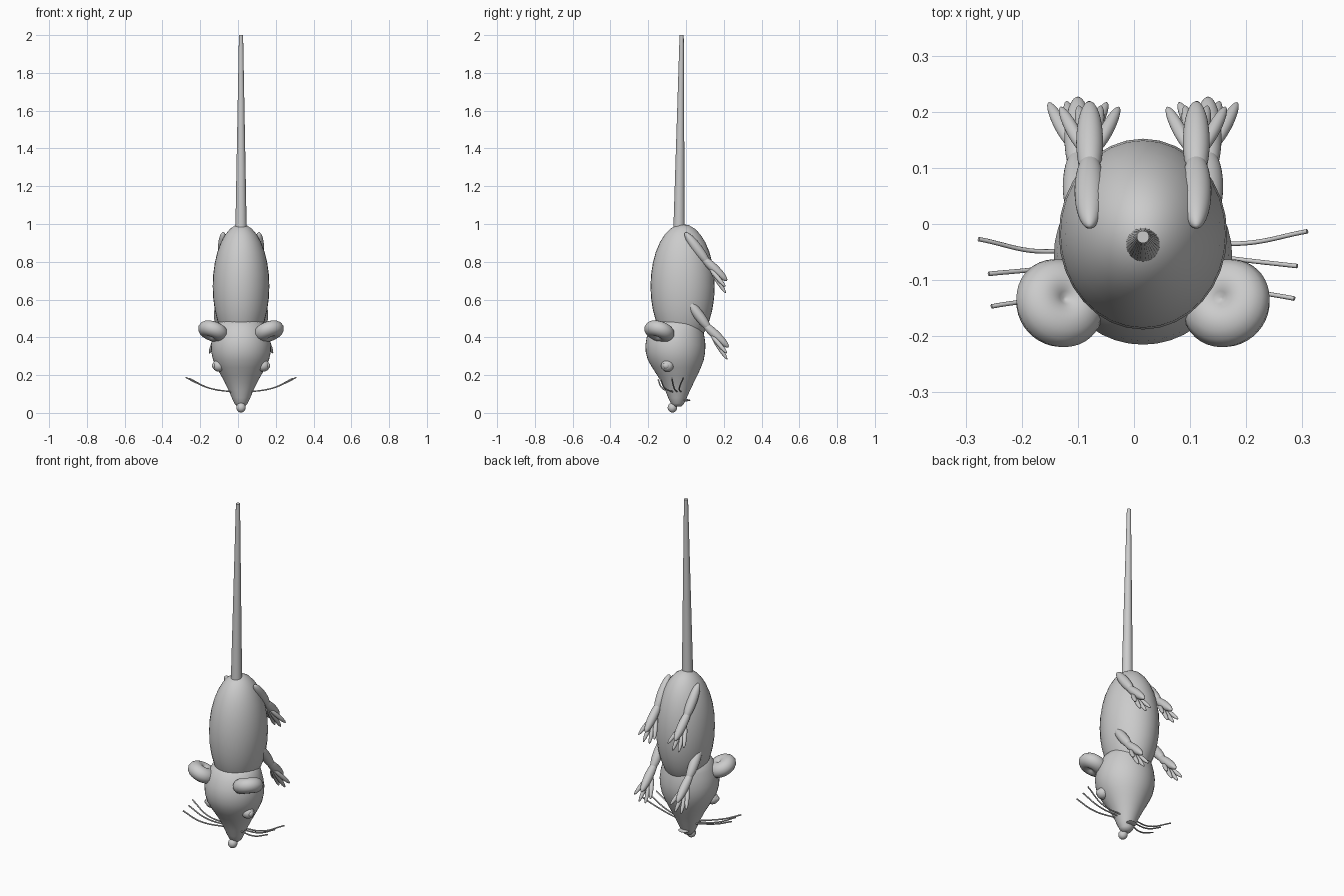
import bpy, math
from mathutils import Vector

if "Cube" in bpy.data.objects:
    bpy.data.objects.remove(bpy.data.objects["Cube"])

CX = 0.016  # the mouse's own middle plane


def finish(ob, name):
    ob.name = name
    for p in ob.data.polygons:
        p.use_smooth = True
    return ob


def ellipsoid(name, loc, scale, axis=(0, 0, 1)):
    bpy.ops.mesh.primitive_uv_sphere_add(segments=32, ring_count=16, location=loc)
    ob = bpy.context.object
    ob.scale = scale
    ob.rotation_euler = Vector(axis).to_track_quat('Z', 'Y').to_euler()
    return finish(ob, name)


def limb(name, a, b, r):
    # stretched ellipsoid whose tips are at a and b
    a, b = Vector(a), Vector(b)
    return ellipsoid(name, (a + b) / 2, (r, r, (b - a).length / 2), b - a)


def lathe(name, rings, n=40):
    # rings: (cx, cy, z, radius); ends are capped
    verts, faces = [], []
    for x, y, z, r in rings:
        for i in range(n):
            t = 2 * math.pi * i / n
            verts.append((x + r * math.cos(t), y + r * math.sin(t), z))
    for k in range(len(rings) - 1):
        for i in range(n):
            j = (i + 1) % n
            faces.append((k*n + i, k*n + j, (k+1)*n + j, (k+1)*n + i))
    faces.append(tuple(reversed(range(n))))
    faces.append(tuple(range((len(rings)-1)*n, len(rings)*n)))
    me = bpy.data.meshes.new(name)
    me.from_pydata(verts, [], faces)
    ob = bpy.data.objects.new(name, me)
    bpy.context.collection.objects.link(ob)
    bpy.context.view_layer.objects.active = ob
    ob.select_set(True)
    bpy.ops.object.shade_smooth_by_angle(angle=math.radians(50))
    ob.select_set(False)
    return ob


# body and tail
ellipsoid("body", (CX, -0.018, 0.67), (0.15, 0.17, 0.33))
lathe("tail", [(CX, -0.037, 0.97, 0.030), (CX, -0.023, 2.0, 0.011)], 32)

# head tapering down to the snout
head = [(-0.045, 0.035, 0.022), (-0.045, 0.05, 0.035), (-0.045, 0.08, 0.049),
        (-0.044, 0.12, 0.066), (-0.044, 0.16, 0.085), (-0.046, 0.20, 0.107),
        (-0.050, 0.24, 0.129), (-0.054, 0.28, 0.148), (-0.056, 0.32, 0.157),
        (-0.056, 0.36, 0.159), (-0.055, 0.40, 0.153), (-0.050, 0.44, 0.141),
        (-0.045, 0.47, 0.127), (-0.042, 0.485, 0.112), (-0.04, 0.49, 0.09)]
lathe("head", [(CX, y, z, r) for y, z, r in head])
ellipsoid("nose", (CX, -0.072, 0.028), (0.025, 0.025, 0.026))
ellipsoid("mouth", (CX, -0.002, 0.067), (0.03, 0.025, 0.006))

for s, side in ((-1, "left"), (1, "right")):
    # ear: fat disc with a dimple in each face
    half = [(0.003, 0.026), (0.012, 0.034), (0.028, 0.041), (0.045, 0.041),
            (0.062, 0.034), (0.075, 0.021)]
    prof = [(r, -h) for r, h in half] + [(0.082, 0)] + [(r, h) for r, h in reversed(half)]
    ear = lathe("ear_" + side, [(0, 0, h, r) for r, h in prof])
    ear.location = (CX + s * 0.148, -0.141, 0.432)
    ear.rotation_euler = Vector((-s * 0.36, 0.33, 1)).to_track_quat('Z', 'Y').to_euler()

    # eye with pupil
    ellipsoid("eye_" + side, (CX + s * 0.117, -0.098, 0.25), (0.034, 0.034, 0.032))
    ellipsoid("pupil_" + side, (CX + s * 0.142, -0.104, 0.25), (0.012, 0.018, 0.016))

    # front and hind legs with splayed toes
    for leg, off, dz, dy in (("hind", 0.095, 0, 0), ("front", 0.116, -0.352, 0.008)):
        def P(dx, y, z):
            return (CX + s * off + dx, y + dy, z + dz)
        nm = leg + "_" + side
        limb("upper_leg_" + nm, P(0, -0.005, 0.955), P(0, 0.123, 0.785), 0.027)
        limb("lower_leg_" + nm, P(0, 0.075, 0.835), P(0, 0.217, 0.70), 0.024)
        toes = [(-0.052, 0.208, 0.668), (-0.02, 0.21, 0.635),
                (0.02, 0.21, 0.635), (0.052, 0.208, 0.668)]
        for i, (dx, y, z) in enumerate(toes):
            limb("toe_%s_%d" % (nm, i + 1), P(dx * 0.15, 0.125, 0.765), P(dx, y, z), 0.012)

    # three curved whiskers
    sh = 0.007 * s
    for i, (ry, my, tx, ty, tz) in enumerate([(-0.025, -0.042, 0.293, -0.02, 0.188),
                                              (-0.045, -0.07, 0.275, -0.082, 0.183),
                                              (-0.065, -0.12, 0.27, -0.14, 0.175)]):
        cu = bpy.data.curves.new("whisker", 'CURVE')
        cu.dimensions = '3D'
        cu.bevel_depth = 0.004
        cu.bevel_resolution = 1
        cu.use_fill_caps = True
        sp = cu.splines.new('BEZIER')
        pts = [(0.04, ry, 0.11), (0.17, my + sh, 0.132), (tx, ty + sh, tz)]
        sp.bezier_points.add(len(pts) - 1)
        for bp, (x, y, z) in zip(sp.bezier_points, pts):
            bp.co = (CX + s * x, y, z)
            bp.handle_left_type = bp.handle_right_type = 'AUTO'
        ob = bpy.data.objects.new("whisker_%s_%d" % (side, i + 1), cu)
        bpy.context.collection.objects.link(ob)
